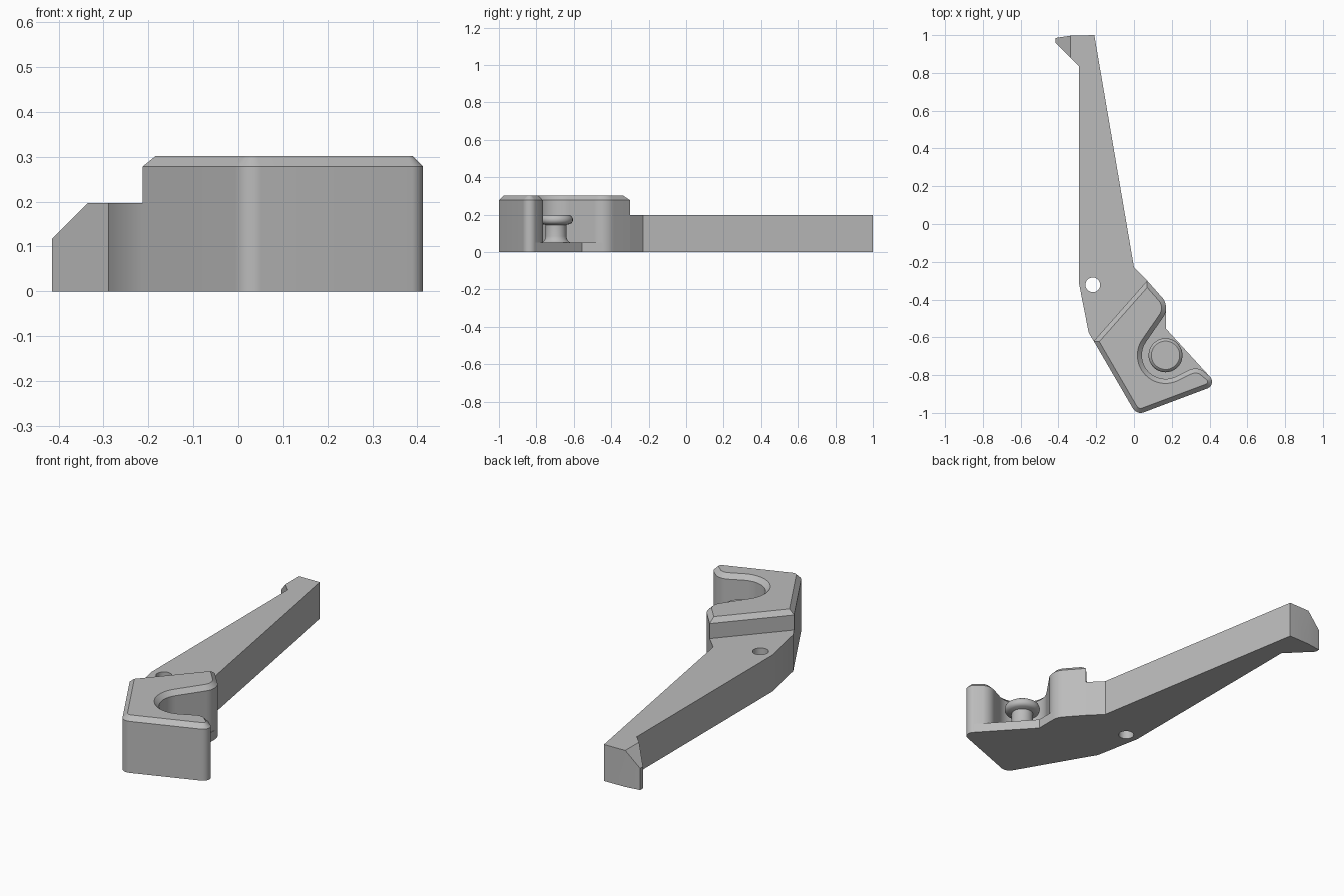
import bpy, bmesh
from math import cos, sin, radians, pi
from mathutils import Matrix

cube = bpy.data.objects.get("Cube")
if cube:
    bpy.data.objects.remove(cube, do_unlink=True)

grey = bpy.data.materials.new("plain grey")
grey.use_nodes = True
grey.diffuse_color = (0.5, 0.5, 0.5, 1)
grey.node_tree.nodes["Principled BSDF"].inputs["Base Color"].default_value = (0.5, 0.5, 0.5, 1)

ARM_TOP, FLOOR_TOP, HEAD_TOP, CHAMFER = 0.197, 0.05, 0.302, 0.024
POST = (0.167, -0.695)


def arc(centre, r, a0, a1, step=8):
    n = max(2, round(abs(a1 - a0) / step))
    angles = [radians(a0 + (a1 - a0) * i / n) for i in range(n + 1)]
    return [(centre[0] + r * cos(a), centre[1] + r * sin(a)) for a in angles]


def finish(name, bm):
    bmesh.ops.recalc_face_normals(bm, faces=bm.faces[:])
    mesh = bpy.data.meshes.new(name)
    bm.to_mesh(mesh)
    bm.free()
    mesh.materials.append(grey)
    obj = bpy.data.objects.new(name, mesh)
    bpy.context.collection.objects.link(obj)
    return obj


def prism(outline, z0, z1):
    """Upright prism; returns the bmesh and its top face."""
    bm = bmesh.new()
    base = bm.faces.new([bm.verts.new((x, y, z0)) for x, y in outline])
    out = bmesh.ops.extrude_face_region(bm, geom=[base], use_keep_orig=True)["geom"]
    for v in out:
        if isinstance(v, bmesh.types.BMVert):
            v.co.z = z1
    top = next(f for f in out if isinstance(f, bmesh.types.BMFace))
    bmesh.ops.recalc_face_normals(bm, faces=bm.faces[:])
    return bm, top


def smooth(obj, angle=30):
    bpy.ops.object.select_all(action="DESELECT")
    obj.select_set(True)
    bpy.context.view_layer.objects.active = obj
    bpy.ops.object.shade_smooth_by_angle(angle=radians(angle))


# Long tapering arm with a hooked tip
arm_outline = [(-0.21, 1.0), (0.0, -0.23), (0.07, -0.30), (-0.213, -0.62),
               (-0.24, -0.575), (-0.29, -0.32), (-0.29, 0.835),
               (-0.415, 0.96), (-0.415, 0.985), (-0.335, 0.997)]
bm, _ = prism(arm_outline, 0, ARM_TOP)
# Sloped cut on the hook
cut = bmesh.ops.bisect_plane(bm, geom=bm.verts[:] + bm.edges[:] + bm.faces[:],
                             plane_co=(-0.335, 0, ARM_TOP), plane_no=(-1, 0, 1),
                             clear_outer=True)["geom_cut"]
bmesh.ops.holes_fill(bm, edges=[e for e in cut if isinstance(e, bmesh.types.BMEdge)])
arm = finish("arm", bm)

# Pivot hole through the arm
bm = bmesh.new()
bmesh.ops.create_cone(bm, cap_ends=True, segments=40, radius1=0.039, radius2=0.039,
                      depth=1, matrix=Matrix.Translation((-0.218, -0.322, 0)))
cutter = finish("hole_cutter", bm)
cutter.hide_render = True
mod = arm.modifiers.new("pivot hole", "BOOLEAN")
mod.operation, mod.solver, mod.object = "DIFFERENCE", "EXACT", cutter
bpy.context.view_layer.objects.active = arm
bpy.ops.object.modifier_apply(modifier=mod.name)
bpy.data.objects.remove(cutter, do_unlink=True)
smooth(arm, 20)

# Raised head: S-shaped pocket wall, rounded tip and corner, chamfered rim
bump, tip_bump = (0.085, -0.445), (0.325, -0.84)
tip = arc((0.375, -0.835), 0.038, 50, -70)
pocket = arc(POST, 0.125, 145.2, 296.5, 6) + arc(tip_bump, 0.075, 116.5, 60)
head_outline = ([(-0.213, -0.62), (0.07, -0.30)] + arc(bump, 0.085, 45, -34.8)
                + pocket + tip + arc((0.035, -0.953), 0.047, 290, 209))
bm, top = prism(head_outline, 0, HEAD_TOP - CHAMFER)
bmesh.ops.inset_region(bm, faces=[top], thickness=CHAMFER, depth=CHAMFER,
                       use_even_offset=True, use_boundary=True)
smooth(finish("head", bm))

# Thin floor filling the pocket
floor_outline = arc(bump, 0.085, 0, -34.8) + pocket + [tip[0], (0.17, -0.555)]
bm, _ = prism(floor_outline, 0, FLOOR_TOP)
smooth(finish("pocket_floor", bm))

# Turned post with flared foot and lipped cap
profile = [(0.08, FLOOR_TOP), (0.068, 0.056), (0.059, 0.068), (0.055, 0.085),
           (0.055, 0.145), (0.075, 0.15), (0.085, 0.156), (0.09, 0.167),
           (0.09, 0.178), (0.085, 0.19), (0.075, ARM_TOP)]
bm = bmesh.new()
SEG = 48
rings = [[bm.verts.new((POST[0] + r * cos(2 * pi * i / SEG),
                        POST[1] + r * sin(2 * pi * i / SEG), z)) for i in range(SEG)]
         for r, z in profile]
for low, high in zip(rings, rings[1:]):
    for i in range(SEG):
        j = (i + 1) % SEG
        bm.faces.new((low[i], low[j], high[j], high[i]))
bm.faces.new(rings[-1])
bm.faces.new(rings[0][::-1])
smooth(finish("post", bm), 35)
